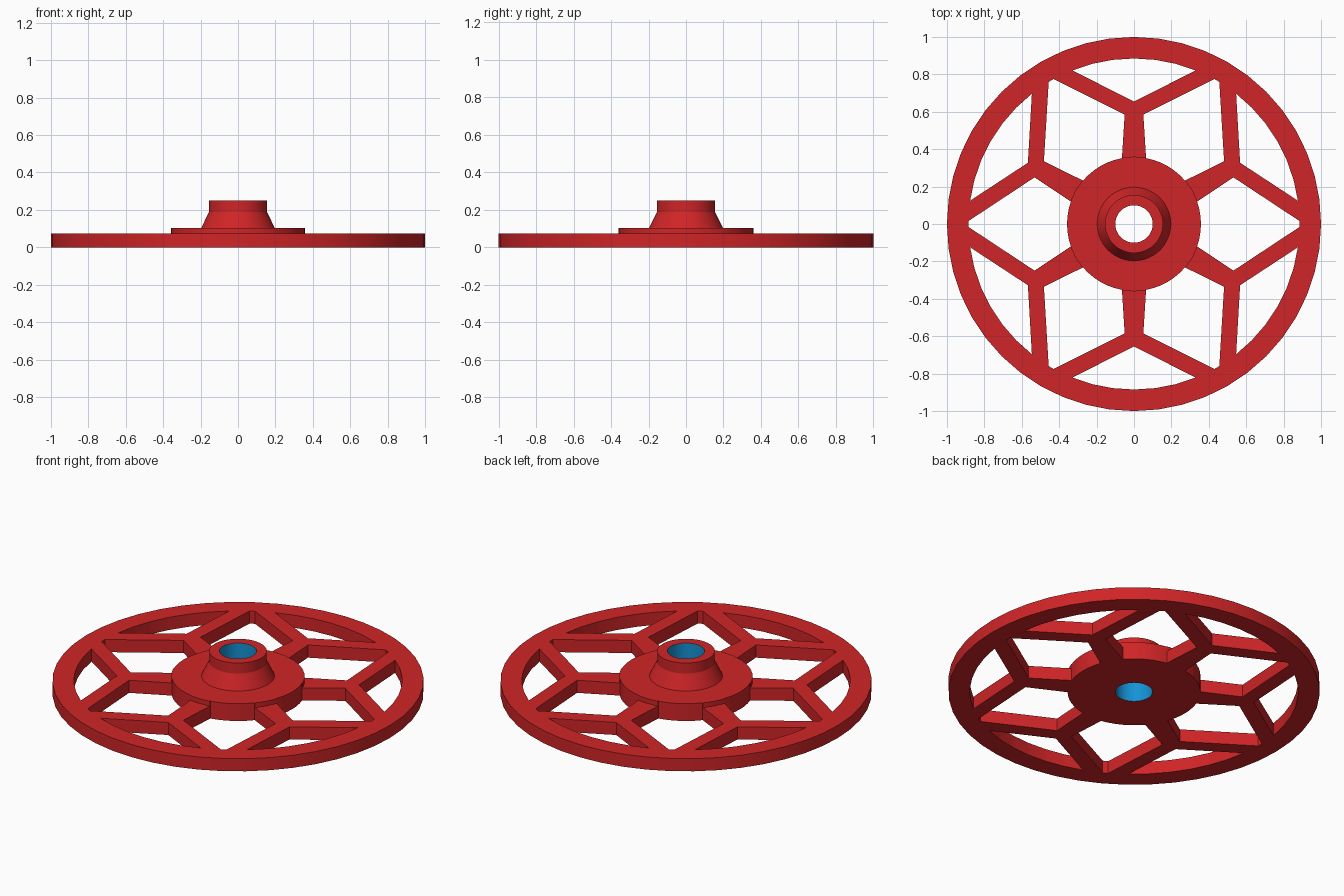
import bpy, bmesh, math

if "Cube" in bpy.data.objects:
    bpy.data.objects.remove(bpy.data.objects["Cube"])

SEG = 48


def material(name, rgb):
    m = bpy.data.materials.new(name)
    m.diffuse_color = (*rgb, 1)
    m.use_nodes = True
    m.node_tree.nodes["Principled BSDF"].inputs["Base Color"].default_value = m.diffuse_color
    return m


red = material("red", (0.63, 0.018, 0.02))
blue = material("blue", (0.007, 0.29, 0.66))


def make_object(name, bm):
    bmesh.ops.recalc_face_normals(bm, faces=bm.faces)
    me = bpy.data.meshes.new(name)
    bm.to_mesh(me)
    bm.free()
    ob = bpy.data.objects.new(name, me)
    bpy.context.collection.objects.link(ob)
    me.materials.append(red)
    return ob


def lathe(name, profile):
    """Spin a closed (radius, height) profile around z."""
    bm = bmesh.new()
    rings = []
    for i in range(SEG):
        a = 2 * math.pi * i / SEG
        rings.append([bm.verts.new((r * math.cos(a), r * math.sin(a), z)) for r, z in profile])
    n = len(profile)
    for i in range(SEG):
        p, q = rings[i], rings[(i + 1) % SEG]
        for j in range(n):
            k = (j + 1) % n
            bm.faces.new((p[j], q[j], q[k], p[k]))
    return make_object(name, bm)


def polar(r, deg):
    return r * math.cos(math.radians(deg)), r * math.sin(math.radians(deg))


def arc(r, a0, a1, steps):
    return [polar(r, a0 + (a1 - a0) * i / steps) for i in range(steps + 1)]


def turn(p, deg):
    c, s = math.cos(math.radians(deg)), math.sin(math.radians(deg))
    return p[0] * c - p[1] * s, p[0] * s + p[1] * c


# Wheel disc with raised hub plate, flared boss and bore
wheel = lathe("wheel", [
    (0.10, 0), (1.0, 0), (1.0, 0.075), (0.36, 0.075), (0.36, 0.103),
    (0.197, 0.103), (0.155, 0.188), (0.155, 0.25), (0.10, 0.25)])

# Opening inside each fork, pointing along +x: apex plus rim arc
fork_opening = [(0.655, 0)] + arc(0.885, -21.9, 21.9, 6)

# Opening between two neighbouring spokes, centred on 30 degrees
side = [(0.585, 0.05), (0.775, 0.43)]
mirrored = [turn((u, -v), 60) for u, v in reversed(side)]
between_opening = arc(0.358, 49.6, 10.4, 6) + side + mirrored

# Cutters for all twelve openings
bm = bmesh.new()
for k in range(6):
    for shape in (fork_opening, between_opening):
        pts = [turn(p, 30 + 60 * k) for p in shape]
        face = bm.faces.new([bm.verts.new((x, y, -0.1)) for x, y in pts])
        top = bmesh.ops.extrude_face_region(bm, geom=[face])["geom"]
        bmesh.ops.translate(bm, vec=(0, 0, 0.3),
                            verts=[v for v in top if isinstance(v, bmesh.types.BMVert)])
cutter = make_object("opening_cutter", bm)
cutter.hide_render = True

cut = wheel.modifiers.new("openings", "BOOLEAN")
cut.operation = "DIFFERENCE"
cut.solver = "EXACT"
cut.object = cutter
bpy.context.view_layer.objects.active = wheel
wheel.select_set(True)
bpy.ops.object.modifier_apply(modifier=cut.name)
bpy.data.objects.remove(cutter)

# Blue bore wall
wheel.data.materials.clear()
wheel.data.materials.append(red)
wheel.data.materials.append(blue)
for f in wheel.data.polygons:
    bore = math.hypot(f.center.x, f.center.y) < 0.105 and abs(f.normal.z) < 0.5
    f.material_index = 1 if bore else 0

bpy.ops.object.shade_smooth_by_angle(angle=math.radians(20))
